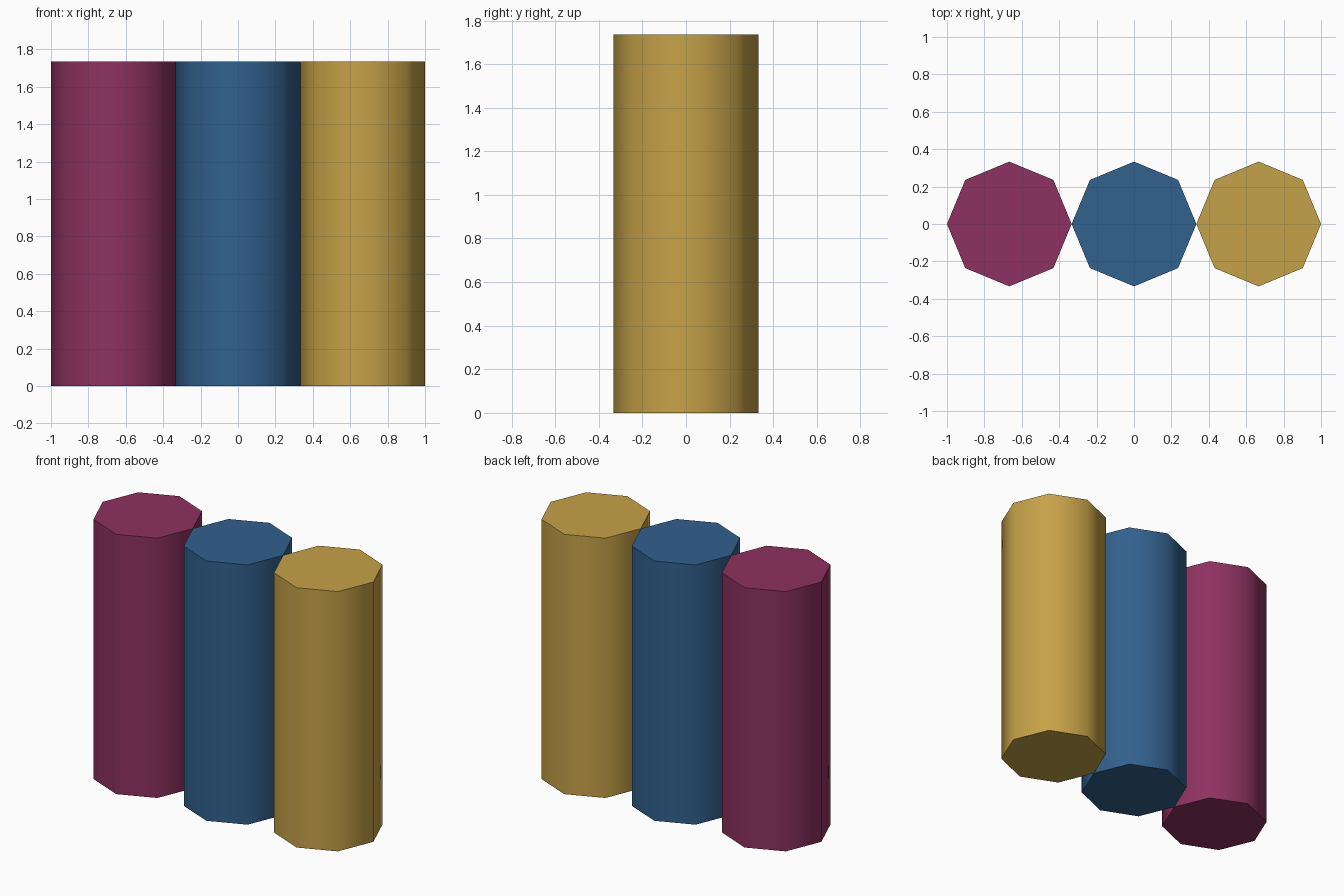
import bpy
import math

cube = bpy.data.objects.get("Cube")
if cube:
    bpy.data.objects.remove(cube, do_unlink=True)

RADIUS = 1 / 3
HEIGHT = 1.735


def make_material(name, rgb):
    mat = bpy.data.materials.new(name)
    mat.use_nodes = True
    colour = (*rgb, 1.0)
    mat.diffuse_color = colour
    mat.node_tree.nodes["Principled BSDF"].inputs["Base Color"].default_value = colour
    return mat


def make_column(name, x, mat):
    # Eight-sided column with corners on the axes, soft sides and crisp caps
    bpy.ops.mesh.primitive_cylinder_add(
        vertices=8, radius=RADIUS, depth=HEIGHT, location=(x, 0, HEIGHT / 2))
    column = bpy.context.object
    column.name = name
    column.data.name = name
    column.data.materials.append(mat)
    bpy.ops.object.shade_smooth_by_angle(angle=math.radians(60))


# Three columns side by side, touching at their corners
columns = [
    ("right_column", -1, "plum", (0.27, 0.032, 0.119)),
    ("middle_column", 0, "blue", (0.032, 0.119, 0.27)),
    ("left_column", 1, "gold", (0.565, 0.361, 0.065)),
]
for name, side, colour_name, rgb in columns:
    make_column(name, side * 2 * RADIUS, make_material(colour_name, rgb))
